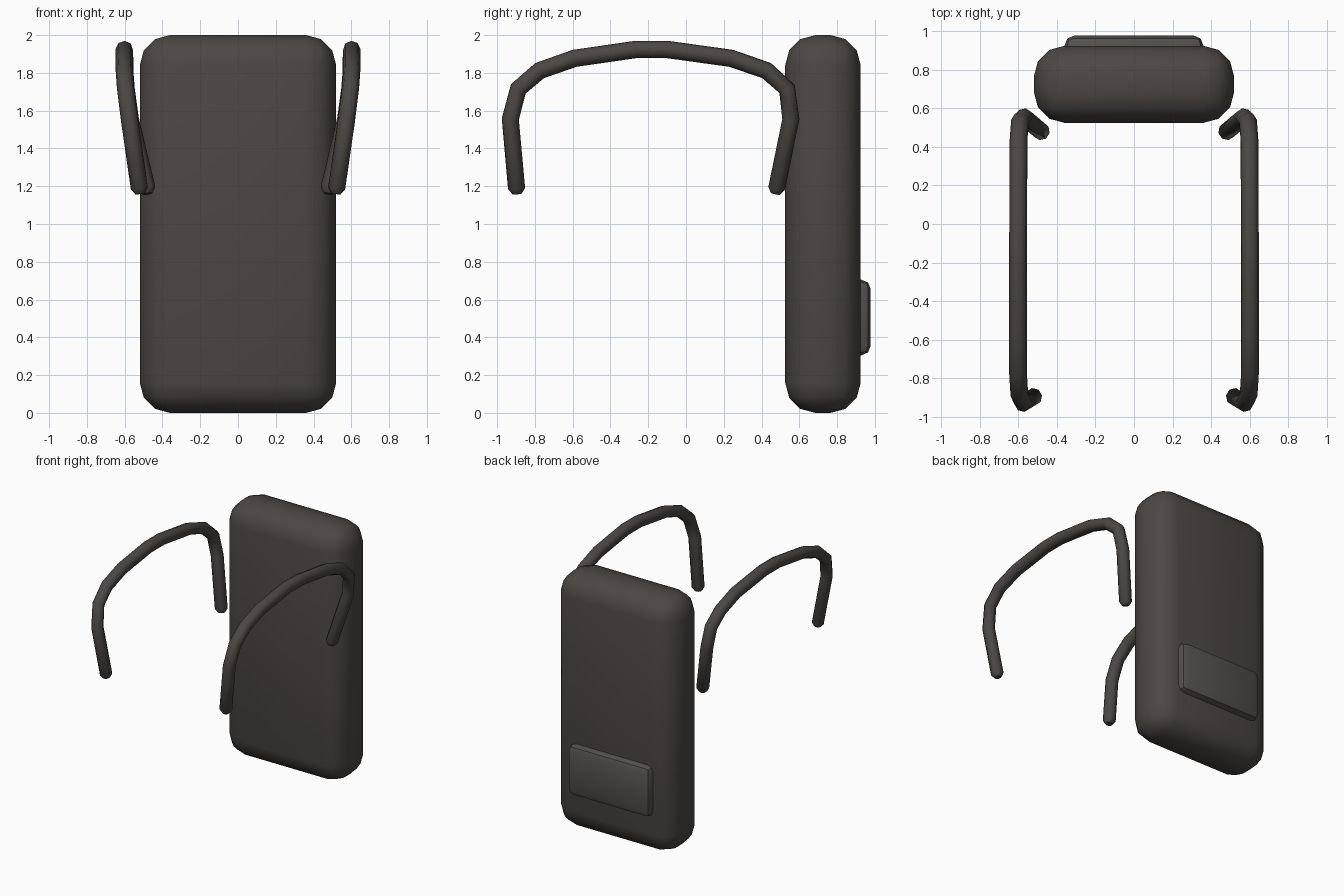
import bpy, math

if "Cube" in bpy.data.objects:
    bpy.data.objects.remove(bpy.data.objects["Cube"])


def colour(name, rgb):
    m = bpy.data.materials.new(name)
    m.diffuse_color = (*rgb, 1)
    m.use_nodes = True
    m.node_tree.nodes["Principled BSDF"].inputs["Base Color"].default_value = m.diffuse_color
    return m


dark = colour("dark_fabric", (0.070, 0.063, 0.057))
light = colour("pocket_fabric", (0.088, 0.083, 0.078))


def rounded_box(name, lo, hi, radius, segments, mat):
    bpy.ops.mesh.primitive_cube_add(size=1, location=[(a + b) / 2 for a, b in zip(lo, hi)])
    o = bpy.context.object
    o.name = name
    o.scale = [b - a for a, b in zip(lo, hi)]
    bpy.ops.object.transform_apply(location=False, rotation=False, scale=True)
    bev = o.modifiers.new("round", 'BEVEL')
    bev.width, bev.segments = radius, segments
    bpy.ops.object.modifier_apply(modifier=bev.name)
    bpy.ops.object.shade_smooth_by_angle(angle=math.radians(40))
    o.data.materials.append(mat)


# main bag and the pocket on its back
rounded_box("bag_body", (-0.52, 0.525, 0), (0.52, 0.925, 2), 0.16, 3, dark)
rounded_box("back_pocket", (-0.36, 0.84, 0.305), (0.36, 0.978, 0.705), 0.05, 2, light)

# shoulder strap path: x, y, z, relative thickness (narrowed at the rounded tips)
PATH = [
    (0.478, 0.474, 1.160, 0.55), (0.482, 0.480, 1.188, 1),
    (0.570, 0.555, 1.555, 1), (0.592, 0.535, 1.715, 1),
    (0.600, 0.427, 1.812, 1), (0.600, 0.240, 1.877, 1),
    (0.602, -0.100, 1.924, 1), (0.602, -0.265, 1.924, 1),
    (0.602, -0.590, 1.877, 1), (0.602, -0.775, 1.812, 1),
    (0.595, -0.888, 1.715, 1), (0.575, -0.930, 1.555, 1),
    (0.522, -0.897, 1.188, 1), (0.518, -0.895, 1.160, 0.55),
]


def strap(name, side):
    c = bpy.data.curves.new(name, 'CURVE')
    c.dimensions = '3D'
    c.bevel_depth, c.bevel_resolution = 0.046, 2
    c.use_fill_caps = True
    s = c.splines.new('POLY')
    s.points.add(len(PATH) - 1)
    for p, (x, y, z, r) in zip(s.points, PATH):
        p.co = (side * x, y, z, 1)
        p.radius = r
    s.use_smooth = True
    o = bpy.data.objects.new(name, c)
    bpy.context.collection.objects.link(o)
    bpy.ops.object.select_all(action='DESELECT')
    o.select_set(True)
    bpy.context.view_layer.objects.active = o
    bpy.ops.object.convert(target='MESH')
    o = bpy.context.object
    o.name = name
    bpy.ops.object.shade_smooth_by_angle(angle=math.radians(50))
    o.data.materials.append(dark)


# the two shoulder straps
strap("right_strap", 1)
strap("left_strap", -1)
